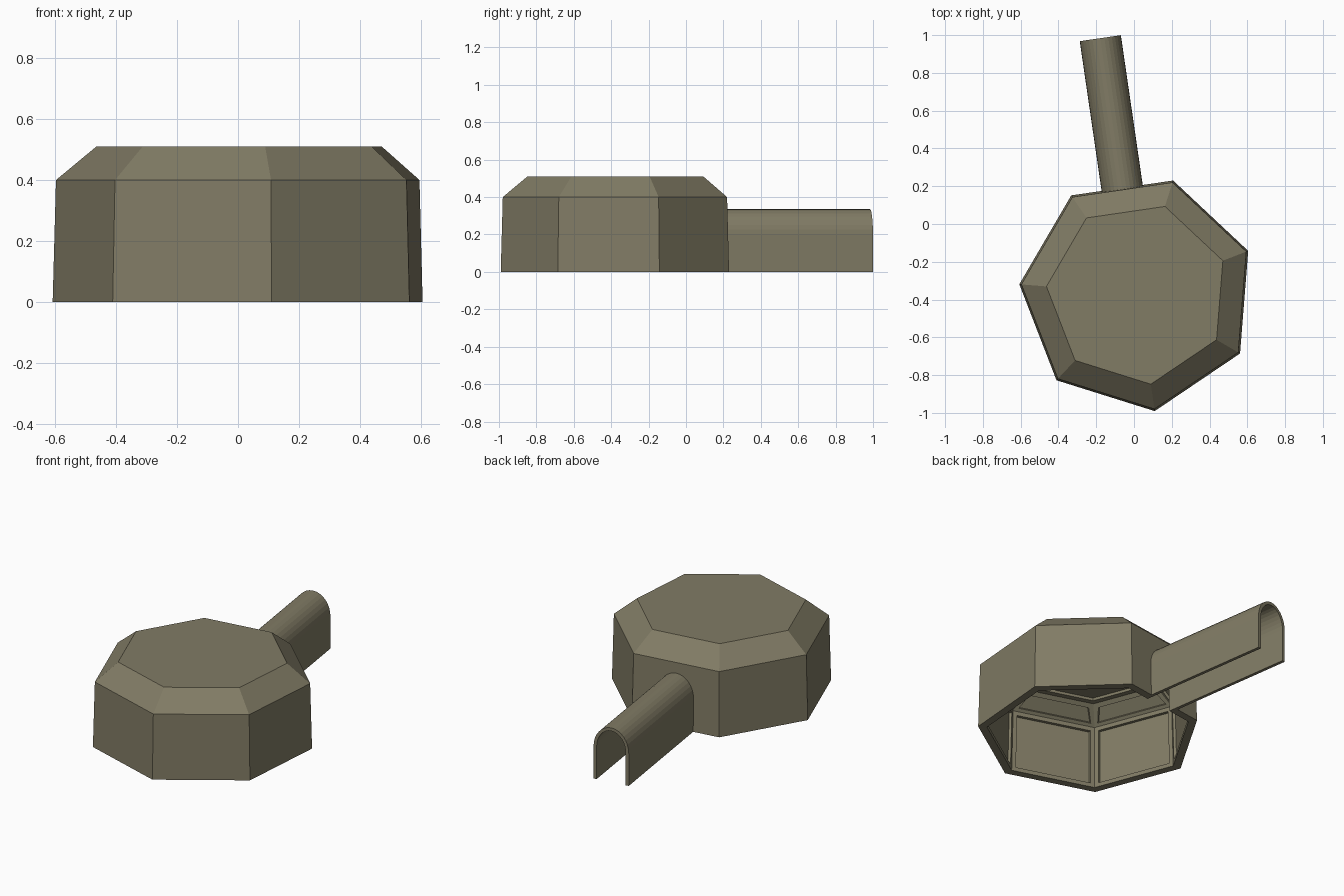
import bpy, bmesh
from math import sin, cos, pi, radians
from mathutils import Matrix

if "Cube" in bpy.data.objects:
    bpy.data.objects.remove(bpy.data.objects["Cube"], do_unlink=True)

SIDES = 7
START = radians(-81.7)            # angle of the first corner
STEP = 2 * pi / SIDES
DOOR_SIDE = 3                     # wall that meets the tunnel
CENTRE = Matrix.Translation((0.019, -0.369, 0))
# local +y runs along the tunnel
TUNNEL = CENTRE @ Matrix.Rotation(START + (DOOR_SIDE + 0.5) * STEP - pi / 2, 4, "Z")

COLOUR = (0.22, 0.2, 0.13, 1)
mat = bpy.data.materials.new("olive drab")
mat.use_nodes = True
mat.diffuse_color = COLOUR
bsdf = next(n for n in mat.node_tree.nodes if n.type == "BSDF_PRINCIPLED")
bsdf.inputs["Base Color"].default_value = COLOUR
bsdf.inputs["Roughness"].default_value = 0.8


def make_object(name, bm, matrix):
    bmesh.ops.recalc_face_normals(bm, faces=bm.faces)
    bm.transform(matrix)
    mesh = bpy.data.meshes.new(name)
    bm.to_mesh(mesh)
    bm.free()
    mesh.materials.append(mat)
    obj = bpy.data.objects.new(name, mesh)
    bpy.context.collection.objects.link(obj)
    return obj


def arch(half_width, spring, rise, foot=0.0, segments=16):
    """Arch outline in x, z from right foot over the top to left foot."""
    curve = [(half_width * cos(pi * i / segments), spring + rise * sin(pi * i / segments))
             for i in range(segments + 1)]
    return [(half_width, foot)] + curve + [(-half_width, foot)]


def extrude_profile(name, points, y0, y1):
    bm = bmesh.new()
    face = bm.faces.new([bm.verts.new((x, y0, z)) for x, z in points])
    out = bmesh.ops.extrude_face_region(bm, geom=[face], use_keep_orig=True)
    moved = [v for v in out["geom"] if isinstance(v, bmesh.types.BMVert)]
    bmesh.ops.translate(bm, verts=moved, vec=(0, y1 - y0, 0))
    return make_object(name, bm, TUNNEL)


# Hollow shell: outer rings from the bottom up, inner rings as the underside
bm = bmesh.new()


def ring(radius, z):
    return [bm.verts.new((radius * cos(START + i * STEP), radius * sin(START + i * STEP), z))
            for i in range(SIDES)]


def bridge(a, b):
    return [bm.faces.new((a[i], a[(i + 1) % SIDES], b[(i + 1) % SIDES], b[i]))
            for i in range(SIDES)]


outer = [ring(0.628, 0), ring(0.617, 0.4), ring(0.484, 0.51)]
inner = [ring(0.578, 0), ring(0.567, 0.38), ring(0.46, 0.472)]
for rings in (outer, inner):
    walls = bridge(rings[0], rings[1])
    slopes = bridge(rings[1], rings[2])
    cap = bm.faces.new(rings[2])
bridge(outer[0], inner[0])
bmesh.ops.recalc_face_normals(bm, faces=bm.faces)

# Sunken panels on the inside faces
panels = [f for i, f in enumerate(walls) if i != DOOR_SIDE] + slopes + [cap]
bmesh.ops.inset_individual(bm, faces=panels, thickness=0.035, depth=0)
bmesh.ops.inset_individual(bm, faces=panels, thickness=0.003, depth=-0.015)
shell = make_object("shell", bm, CENTRE)

# Doorway cut through the rear wall
cutter = extrude_profile("doorway_cutter", arch(0.091, 0.2, 0.116, foot=-0.1), 0.42, 0.7)
cutter.hide_render = True
cut = shell.modifiers.new("doorway", "BOOLEAN")
cut.operation = "DIFFERENCE"
cut.solver = "EXACT"
cut.object = cutter
bpy.context.view_layer.objects.active = shell
bpy.ops.object.modifier_apply(modifier=cut.name)
bpy.data.objects.remove(cutter, do_unlink=True)

# Arched entrance tunnel, open below and at both ends
profile = arch(0.11, 0.2, 0.135) + arch(0.091, 0.2, 0.116)[::-1]
extrude_profile("entrance_tunnel", profile, 0.535, 1.367)
